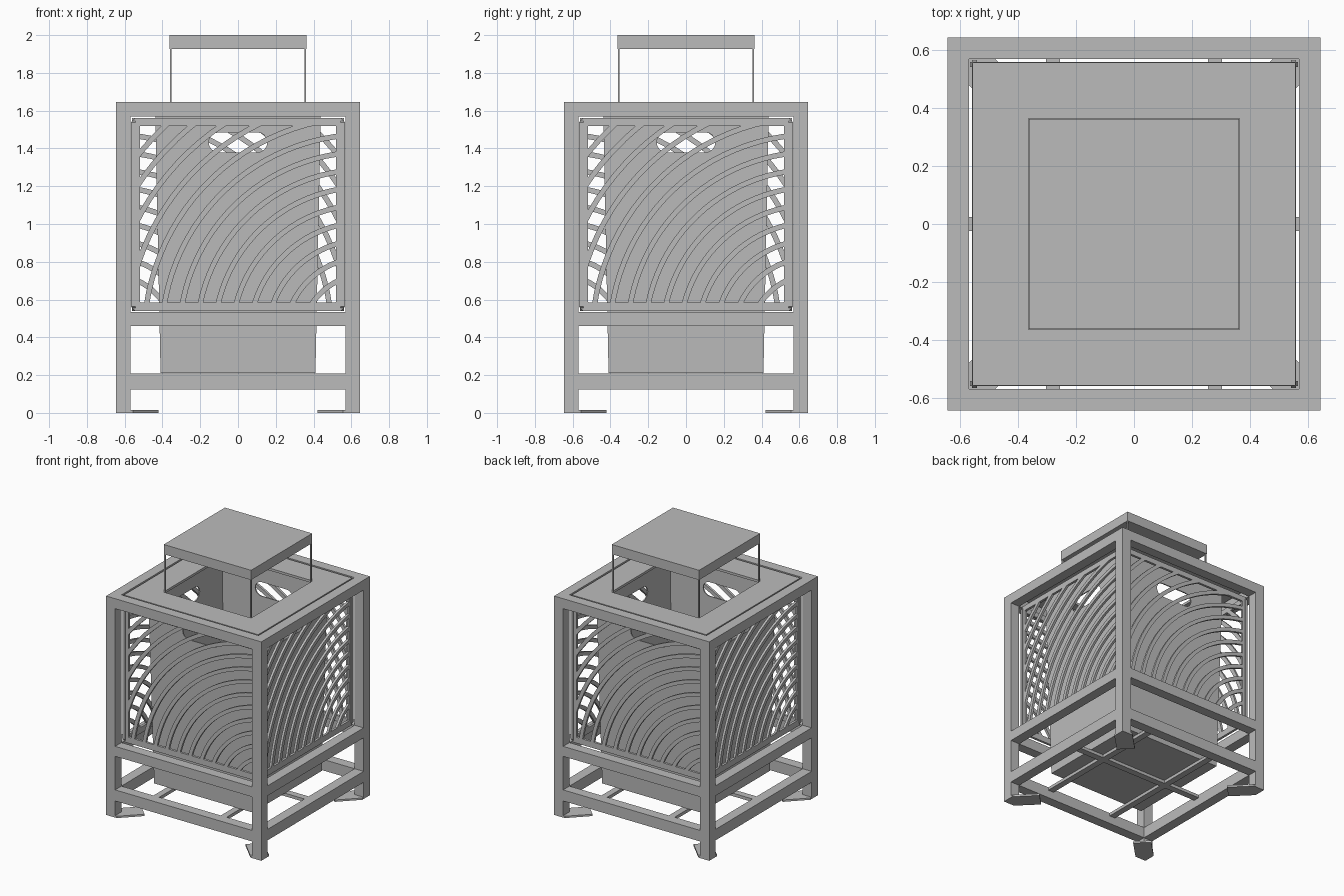
import bpy, bmesh, math
from mathutils import Vector, Matrix

cube = bpy.data.objects.get("Cube")
if cube:
    bpy.data.objects.remove(cube, do_unlink=True)

GREY = (0.5, 0.5, 0.5, 1.0)
metal = bpy.data.materials.new("grey metal")
metal.use_nodes = True
metal.diffuse_color = GREY
for node in metal.node_tree.nodes:
    if node.type == "BSDF_PRINCIPLED":
        node.inputs["Base Color"].default_value = GREY


def finish(bm, name, turn=0):
    bmesh.ops.recalc_face_normals(bm, faces=bm.faces[:])
    bm.transform(Matrix.Rotation(turn * math.pi / 2, 4, "Z"))
    mesh = bpy.data.meshes.new(name)
    bm.to_mesh(mesh)
    bm.free()
    mesh.materials.append(metal)
    obj = bpy.data.objects.new(name, mesh)
    bpy.context.collection.objects.link(obj)
    return obj


def add_box(bm, x0, x1, y0, y1, z0, z1):
    size = Vector((x1 - x0, y1 - y0, z1 - z0))
    mid = Vector((x0 + x1, y0 + y1, z0 + z1)) / 2
    bmesh.ops.create_cube(bm, size=1, matrix=Matrix.Translation(mid) @ Matrix.Diagonal(size).to_4x4())


def box(name, *bounds, turn=0):
    bm = bmesh.new()
    add_box(bm, *bounds)
    return finish(bm, name, turn)


def extrude(bm, faces, vec):
    res = bmesh.ops.extrude_face_region(bm, geom=faces)
    bmesh.ops.translate(bm, vec=vec, verts=[g for g in res["geom"] if isinstance(g, bmesh.types.BMVert)])


def prism(name, points, vec, turn=0):
    bm = bmesh.new()
    face = bm.faces.new([bm.verts.new(p) for p in points])
    extrude(bm, [face], vec)
    return finish(bm, name, turn)


def strip(bm, side_a, side_b, vec, closed=False):
    """Solid band between two matching point rows."""
    a = [bm.verts.new(p) for p in side_a]
    b = [bm.verts.new(p) for p in side_b]
    n = len(a)
    faces = []
    for i in range(n if closed else n - 1):
        j = (i + 1) % n
        faces.append(bm.faces.new((a[i], a[j], b[j], b[i])))
    extrude(bm, faces, vec)


OUT, IN = 0.645, 0.57            # outer and inner faces of the frame
TOP = 1.645
PANEL_Y, PANEL_T = -0.56, 0.018  # outer face and thickness of the slat panels
Z0, Z1 = 0.54, 1.56              # panel bottom and top


def octagon(hx, z0, z1, c):
    """Chamfered rectangle in the panel plane."""
    return [Vector((x, PANEL_Y, z)) for x, z in (
        (-hx + c, z0), (hx - c, z0), (hx, z0 + c), (hx, z1 - c),
        (hx - c, z1), (-hx + c, z1), (-hx, z1 - c), (-hx, z0 + c))]


def arc(radius):
    """Points of one slat edge, swept about a point low on the right."""
    angles = [math.radians(60 + 3.5 * i) for i in range(41)]
    return [Vector((0.67 + radius * math.cos(a), PANEL_Y, 0.40 + radius * math.sin(a))) for a in angles]


def slat_panel(turn):
    depth = Vector((0, PANEL_T, 0))
    bm = bmesh.new()
    # curved slats
    for i in range(14):
        r = 0.33 + 0.093 * i
        strip(bm, arc(r - 0.014), arc(r + 0.014), depth)
    # trim the slats to the panel opening
    for co, no in (((-0.525, 0, 0), (-1, 0, 0)), ((0.525, 0, 0), (1, 0, 0)),
                   ((0, 0, Z0 + 0.04), (0, 0, -1)), ((0, 0, Z1 - 0.035), (0, 0, 1))):
        bmesh.ops.bisect_plane(bm, geom=bm.verts[:] + bm.edges[:] + bm.faces[:],
                               plane_co=co, plane_no=no, clear_outer=True)
    # border
    strip(bm, octagon(0.567, Z0, Z1, 0.022), octagon(0.52, Z0 + 0.045, Z1 - 0.04, 0.004), depth, closed=True)
    finish(bm, "slat_panel", turn)


# four-fold parts: posts, rails, feet, panels and cap supports
for k in range(4):
    box("corner_post", IN, OUT, IN, OUT, 0, TOP, turn=k)
    for name, z0, z1 in (("top_rail", IN + 1, TOP), ("middle_rail", 0.46, 0.535), ("lower_rail", 0.125, 0.208)):
        box(name, -IN, IN, -OUT, -IN, z0, z1, turn=k)
    prism("foot_plate", [(OUT, OUT, 0), (0.555, OUT, 0), (0.42, 0.51, 0), (0.51, 0.42, 0), (OUT, 0.555, 0)],
          Vector((0, 0, 0.014)), turn=k)
    slat_panel(k)
    box("cap_support", 0.351, 0.361, 0.351, 0.361, 1.63, 1.93, turn=k)

# bars carrying the bin
for x in (-0.28, 0.28):
    box("support_bar", x - 0.024, x + 0.024, -IN, IN, 0.185, 0.208)
box("cross_bar", -IN, IN, -0.025, 0.025, 0.185, 0.208)

# cap above the opening
box("cap", -0.363, 0.363, -0.363, 0.363, 1.927, 2.0)

# lid with a square opening
def square(h):
    return [(-h, -h, 1.625), (h, -h, 1.625), (h, h, 1.625), (-h, h, 1.625)]

lid = bmesh.new()
strip(lid, square(0.558), square(0.365), Vector((0, 0, 0.018)), closed=True)
finish(lid, "lid")

# tapered open bin
bm = bmesh.new()
low = [bm.verts.new((sx * 0.41, sy * 0.41, 0.21)) for sx, sy in ((-1, -1), (1, -1), (1, 1), (-1, 1))]
high = [bm.verts.new((v.co.x * 1.07, v.co.y * 1.07, 1.624)) for v in low]
bm.faces.new(low[::-1])
for i in range(4):
    j = (i + 1) % 4
    bm.faces.new((low[i], low[j], high[j], high[i]))
fire_bin = finish(bm, "inner_bin")
shell = fire_bin.modifiers.new("wall", "SOLIDIFY")
shell.thickness = 0.012
shell.offset = -1

# rounded hand holes through all four walls
pill = []
for side in (1, -1):
    for i in range(9):
        a = side * math.pi / 2 - math.pi * i / 8 if side > 0 else -math.pi / 2 - math.pi * i / 8
        pill.append((side * 0.103 + 0.0525 * math.cos(a), -0.7, 1.432 + 0.0525 * math.sin(a)))
for turn in (0, 1):
    cutter = prism("hand_hole_cutter", pill, Vector((0, 1.4, 0)), turn)
    cutter.hide_render = True
    cut = fire_bin.modifiers.new("hand_hole", "BOOLEAN")
    cut.operation = "DIFFERENCE"
    cut.solver = "EXACT"
    cut.object = cutter

# bake the holes and drop the cutters
bpy.context.view_layer.update()
graph = bpy.context.evaluated_depsgraph_get()
baked = bpy.data.meshes.new_from_object(fire_bin.evaluated_get(graph))
fire_bin.modifiers.clear()
fire_bin.data = baked
for obj in [o for o in bpy.data.objects if o.name.startswith("hand_hole_cutter")]:
    bpy.data.objects.remove(obj, do_unlink=True)
